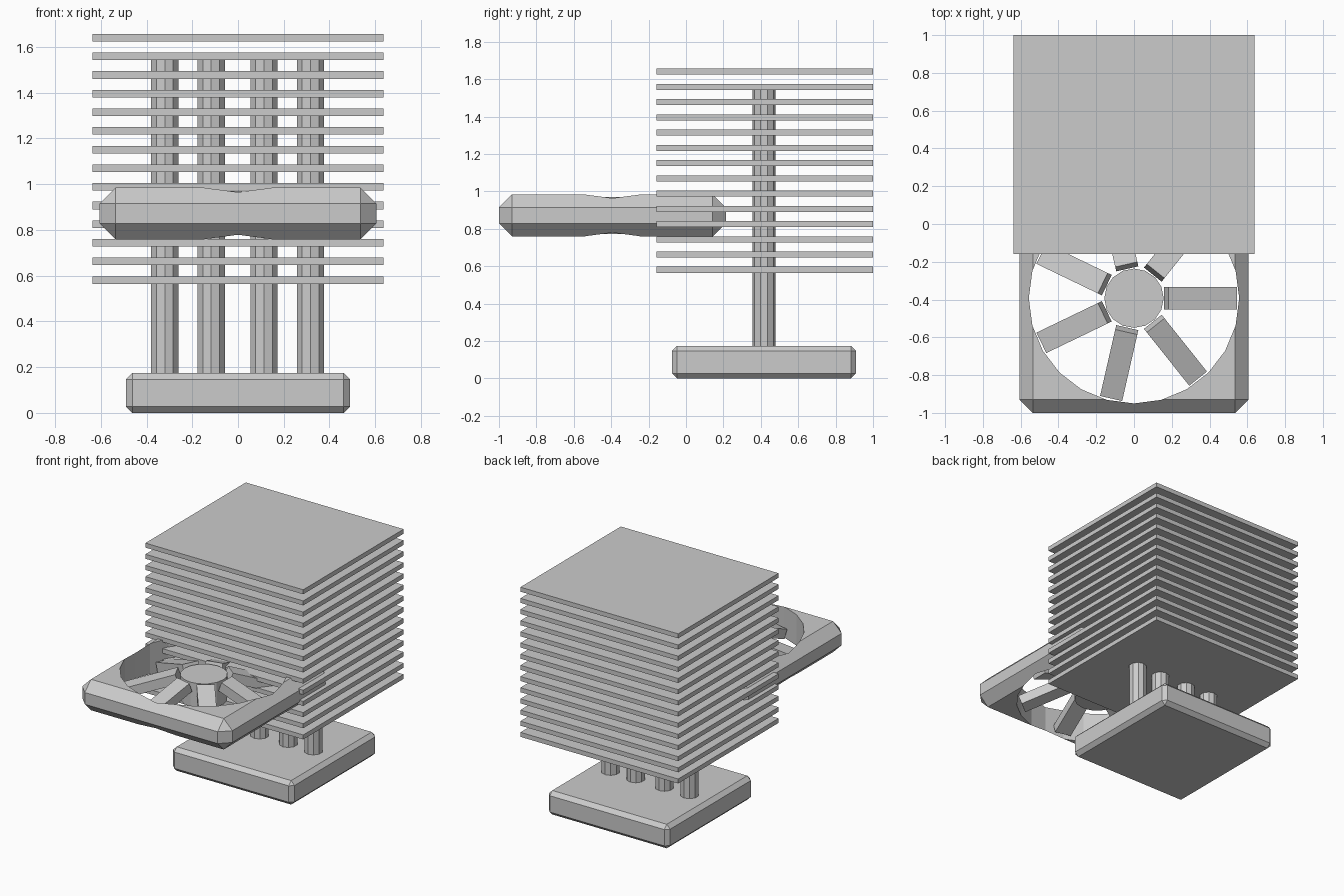
import bpy, math
from mathutils import Matrix

if "Cube" in bpy.data.objects:
    bpy.data.objects.remove(bpy.data.objects["Cube"])

CY = 0.417            # heat sink base centre
FY, FZ = -0.393, 0.872  # fan centre


def box(name, x, y, z, bevel=0):
    bpy.ops.mesh.primitive_cube_add(
        size=1, location=[(a + b) / 2 for a, b in (x, y, z)])
    ob = bpy.context.object
    ob.name = name
    ob.data.transform(Matrix.Diagonal([b - a for a, b in (x, y, z)] + [1]))
    if bevel:
        mod = ob.modifiers.new("bevel", 'BEVEL')
        mod.width = bevel
        mod.segments = 1
    return ob


def rod(name, sides, r, x, y, z0, z1):
    bpy.ops.mesh.primitive_cylinder_add(
        vertices=sides, radius=r, depth=z1 - z0, location=(x, y, (z0 + z1) / 2))
    bpy.context.object.name = name
    return bpy.context.object


# Base plate
box("base_plate", (-0.49, 0.49), (-0.075, 0.91), (0, 0.175), 0.028)

# Heat pipes
for i, x in enumerate((-0.32, -0.117, 0.114, 0.317)):
    rod(f"heat_pipe_{i + 1}", 10, 0.0625, x, CY, 0.14, 1.545)

# Cooling fins
for i in range(14):
    z = 0.581 + i * 0.0815
    box(f"fin_{i + 1}", (-0.637, 0.637), (-0.158, 1.0), (z - 0.0165, z + 0.0165))

# Fan frame with round opening
frame = box("fan_frame", (-0.606, 0.606), (-1.0, 0.213),
            (FZ - 0.113, FZ + 0.113), 0.07)
cutter = rod("fan_opening_cutter", 24, 0.557, 0, FY, FZ - 0.3, FZ + 0.3)
cutter.hide_render = True
cutter.hide_set(True)
cut = frame.modifiers.new("opening", 'BOOLEAN')
cut.operation = 'DIFFERENCE'
cut.solver = 'EXACT'
cut.object = cutter

# Fan hub
rod("fan_hub", 16, 0.157, 0, FY, FZ - 0.09, FZ + 0.09)

# Seven drooping fan blades
for i in range(7):
    blade = box(f"fan_blade_{i + 1}", (-0.192, 0.192), (-0.06, 0.06), (-0.035, 0.035))
    a = i * math.tau / 7
    blade.rotation_euler = (0, math.radians(20), a)
    blade.location = (0.352 * math.cos(a), FY + 0.352 * math.sin(a), FZ)
